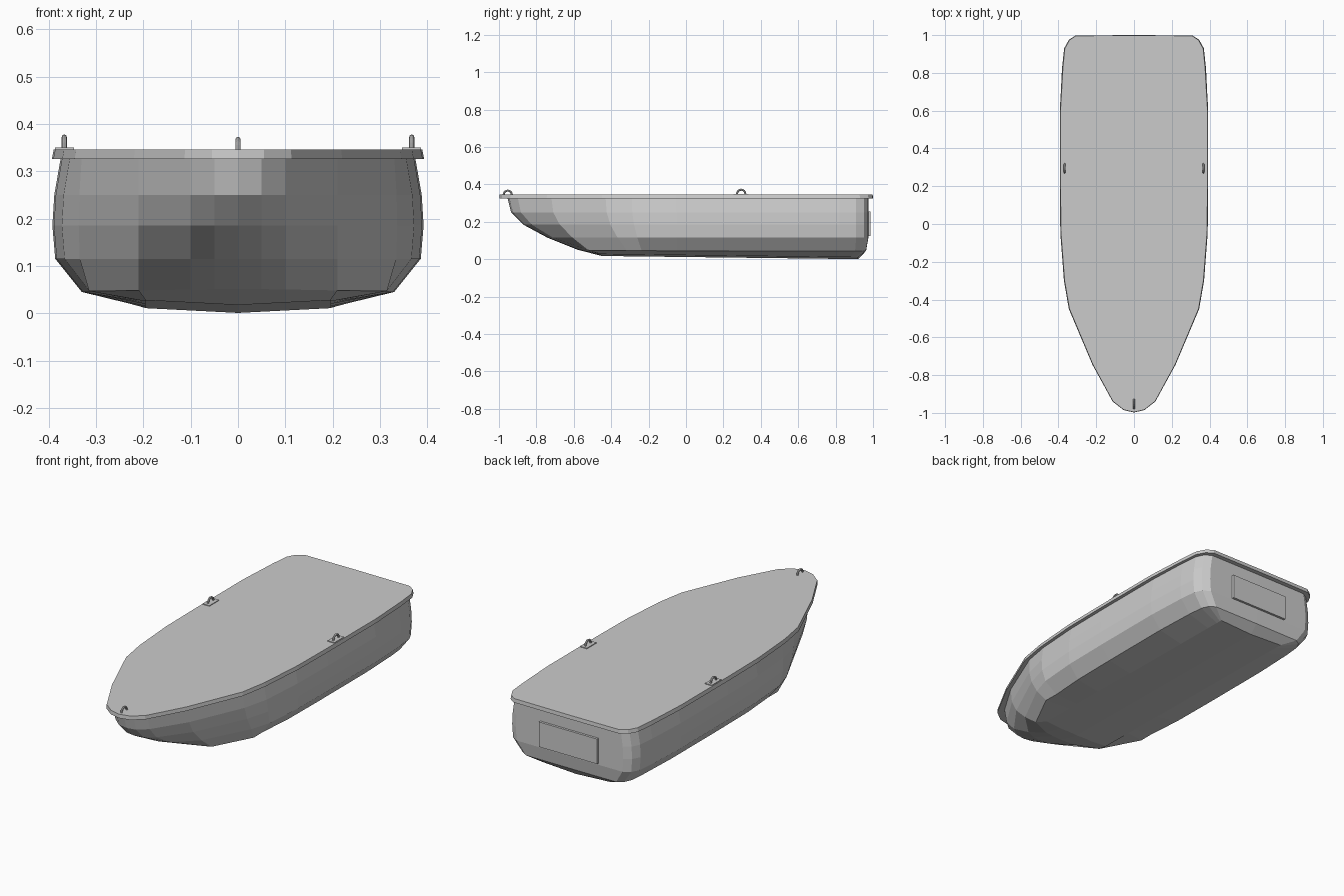
import bpy, bmesh, math

if "Cube" in bpy.data.objects:
    bpy.data.objects.remove(bpy.data.objects["Cube"])


def make_object(name, bm, mirror=False):
    bmesh.ops.recalc_face_normals(bm, faces=bm.faces[:])
    mesh = bpy.data.meshes.new(name)
    bm.to_mesh(mesh)
    bm.free()
    obj = bpy.data.objects.new(name, mesh)
    bpy.context.collection.objects.link(obj)
    if mirror:
        mod = obj.modifiers.new("mirror", 'MIRROR')
        mod.merge_threshold = 0.0005
    return obj


def box(name, center, size):
    bm = bmesh.new()
    bmesh.ops.create_cube(bm, size=1)
    for v in bm.verts:
        v.co = [c + s * p for c, s, p in zip(center, size, v.co)]
    return make_object(name, bm)


# Hull: half outline at the gunwale (x, y, share of the bow sweep, share of the stern tuck)
outline = [(0, -.955, 1, 0), (.05, -.945, .98, 0), (.1, -.9, .88, 0), (.21, -.72, .53, 0),
           (.33, -.43, .3, 0), (.355, -.29, .14, 0), (.371, -.05, 0, 0), (.374, .2, 0, 0),
           (.374, .6, 0, 0), (.364, .82, 0, .1), (.355, .91, 0, .5), (.335, .952, 0, .8),
           (.3, .974, 0, 1), (0, .975, 0, 1)]
# Levels: height, midship half width, bow sweep aft, stern tuck forward
levels = [(.33, .374, 0, 0), (.25, .388, .02, 0), (.185, .392, .085, 0),
          (.115, .386, .215, 0), (.045, .33, .375, .012), (None, .195, .505, .055)]

bm = bmesh.new()
rings = []
for z, width, sweep, tuck in levels:
    ring = []
    for x, y, bow, stern in outline:
        yy = y + sweep * bow - tuck * stern
        if z is None:                      # flat bottom panel, rising toward the bow
            xx = min(x, width)
            zz = .001 + .0165 * (.9 - yy) / 1.35 + .01 * xx / .195
        else:
            blend = 0 if y < -.5 else (.4 if y < -.4 else 1)
            xx = x * (1 + (width / .374 - 1) * blend)
            zz = z + (.006 * bow if z < .1 else 0)
        ring.append(bm.verts.new((xx, yy, zz)))
    rings.append(ring)
for a, b in zip(rings, rings[1:]):
    for i in range(len(outline) - 1):
        bm.faces.new((a[i], a[i + 1], b[i + 1], b[i]))
bm.faces.new(rings[-1])
make_object("hull", bm, mirror=True)

# Deck with slightly flared overhanging rim
rim = [(0, -.998), (.055, -.985), (.113, -.94), (.22, -.745), (.345, -.45), (.371, -.3),
       (.39, -.05), (.393, .2), (.393, .6), (.38, .83), (.37, .93), (.345, .975), (.31, .998), (0, 1)]
bm = bmesh.new()
low = [bm.verts.new((x, y, .326)) for x, y in rim]
top = [bm.verts.new((x * .99, y * .998, .346)) for x, y in rim]
for i in range(len(rim) - 1):
    bm.faces.new((low[i], low[i + 1], top[i + 1], top[i]))
bm.faces.new(top)
bm.faces.new(low)
make_object("deck", bm, mirror=True)

# Raised panel on the transom
box("transom_panel", (0, .979, .19), (.34, .016, .132))


# Arched lifting eyes
def eye(name, x, y, z, radius=.022, tube=.0055, steps=8, sides=8):
    bm = bmesh.new()
    loops = []
    for i in range(steps + 1):
        a = math.pi * i / steps
        loop = []
        for j in range(sides):
            b = 2 * math.pi * j / sides
            r = radius + tube * math.cos(b)
            loop.append(bm.verts.new((x + tube * math.sin(b), y + r * math.cos(a), z + r * math.sin(a))))
        loops.append(loop)
    for p, q in zip(loops, loops[1:]):
        for j in range(sides):
            k = (j + 1) % sides
            bm.faces.new((p[j], p[k], q[k], q[j]))
    bm.faces.new(loops[0])
    bm.faces.new(loops[-1])
    make_object(name, bm)


eye("bow_eye", 0, -.953, .345)
for side, s in (("left", -1), ("right", 1)):
    eye(side + "_eye", s * .367, .295, .35)
    box(side + "_eye_plate", (s * .366, .295, .347), (.04, .08, .006))
